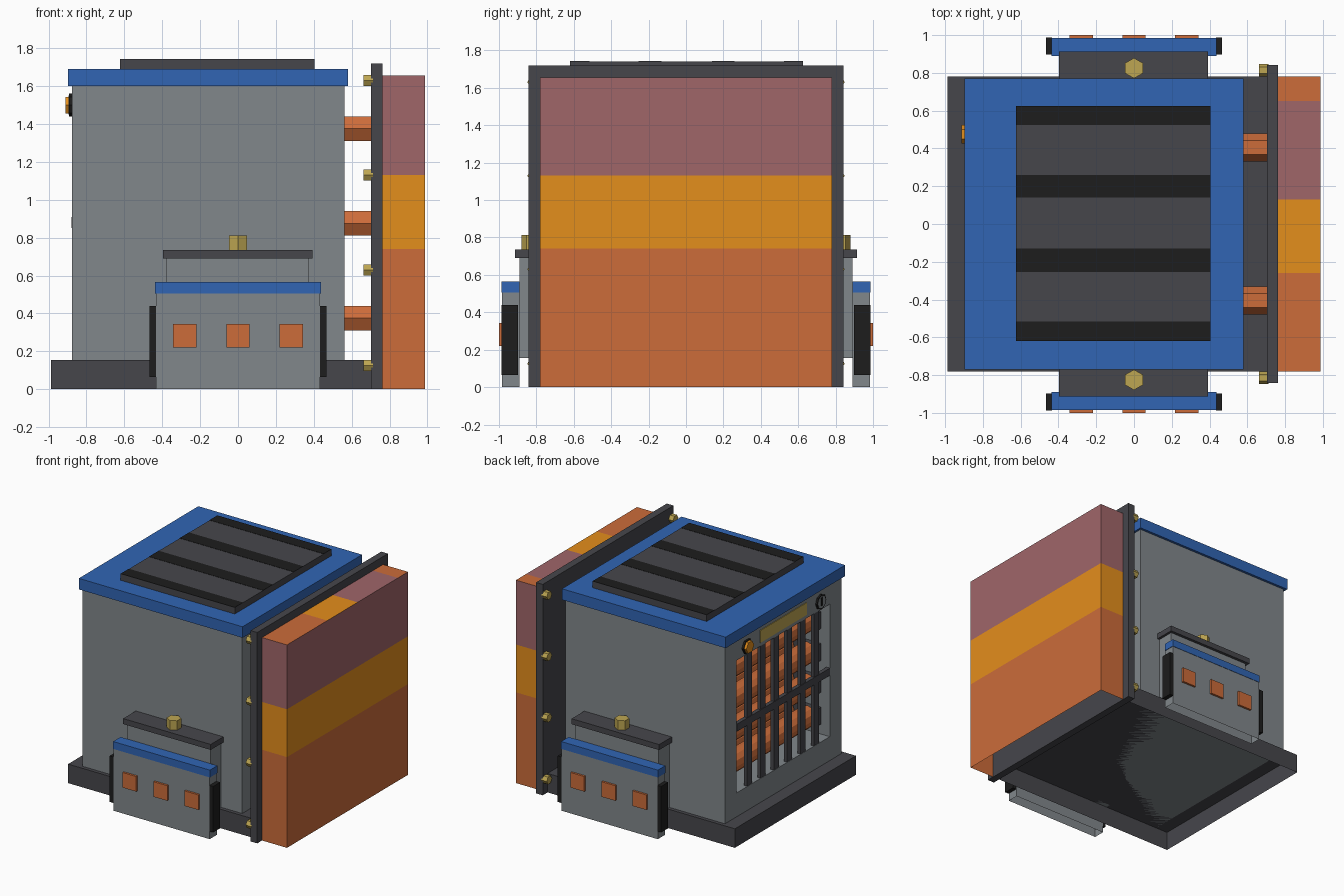
import bpy, bmesh, math
from mathutils import Vector, Matrix

if "Cube" in bpy.data.objects:
    bpy.data.objects.remove(bpy.data.objects["Cube"])


def material(name, rgb):
    m = bpy.data.materials.new(name)
    lin = [((c / 255 + 0.055) / 1.055) ** 2.4 if c > 10 else c / 255 / 12.92 for c in rgb]
    m.diffuse_color = (*lin, 1)
    m.use_nodes = True
    m.node_tree.nodes["Principled BSDF"].inputs["Base Color"].default_value = m.diffuse_color
    return m


GREY = material("steel grey", (129, 135, 139))
DARK = material("dark grey", (70, 70, 75))
BLACK = material("black", (29, 29, 29))
BLUE = material("blue", (49, 101, 180))
COPPER = material("copper orange", (204, 108, 58))
AMBER = material("amber", (228, 142, 28))
MAUVE = material("mauve", (160, 102, 105))
GOLD = material("brass", (190, 166, 82))
SHIFT = 0.003  # centres the model on x = 0


def finish(bm, name, mats):
    bmesh.ops.recalc_face_normals(bm, faces=bm.faces)
    bmesh.ops.translate(bm, verts=bm.verts, vec=(SHIFT, 0, 0))
    me = bpy.data.meshes.new(name)
    bm.to_mesh(me)
    bm.free()
    for m in mats:
        me.materials.append(m)
    ob = bpy.data.objects.new(name, me)
    bpy.context.collection.objects.link(ob)
    return ob


def box_bm(x, y, z):
    bm = bmesh.new()
    size = [b - a for a, b in (x, y, z)]
    mid = [(a + b) / 2 for a, b in (x, y, z)]
    bmesh.ops.create_cube(bm, size=1, matrix=Matrix.Translation(mid) @ Matrix.Diagonal((*size, 1)))
    return bm


def open_bottom(bm):
    low = [f for f in bm.faces if all(v.co.z < 0.001 for v in f.verts)]
    bmesh.ops.delete(bm, geom=low, context='FACES_ONLY')


def box(name, x, y, z, mat, hollow=False):
    bm = box_bm(x, sorted(y), z)
    if hollow:
        open_bottom(bm)
    return finish(bm, name, [mat])


def rod(name, start, end, r, mat, sides=6):
    """Flat-sided cylinder from start to end."""
    a, b = Vector(start), Vector(end)
    d = b - a
    rot = Vector((0, 0, 1)).rotation_difference(d).to_matrix().to_4x4()
    bm = bmesh.new()
    bmesh.ops.create_cone(bm, cap_ends=True, segments=sides, radius1=r, radius2=r, depth=d.length,
                          matrix=Matrix.Translation((a + b) / 2) @ rot)
    return finish(bm, name, [mat])


# Base tray, open underneath
box("base", (-0.99, 0.70), (-0.78, 0.78), (0, 0.155), DARK, hollow=True)

# Main cabinet, with a window cut into the left wall
bm = box_bm((-0.88, 0.56), (-0.75, 0.75), (0.155, 1.60))
left = min(bm.faces, key=lambda f: f.calc_center_median().x)
bmesh.ops.inset_individual(bm, faces=[left], thickness=0.15)
for v in left.verts:
    v.co.y = math.copysign(0.60, v.co.y)
    v.co.z = 1.43 if v.co.z > 0.8 else 0.35
deep = bmesh.ops.extrude_discrete_faces(bm, faces=[left])["faces"]
for v in deep[0].verts:
    v.co.x += 0.5
finish(bm, "cabinet", [GREY])

# Roof and striped vent
box("roof", (-0.90, 0.577), (-0.77, 0.77), (1.60, 1.69), BLUE)
box("roof_vent", (-0.627, 0.402), (-0.62, 0.625), (1.69, 1.742), DARK)
for y in ((-0.62, -0.515), (-0.255, -0.13), (0.14, 0.26), (0.525, 0.625)):
    box("vent_slot", (-0.627, 0.402), y, (1.742, 1.744), BLACK)

# Grille bars
for i in range(6):
    y = -0.43 + i * 0.172
    box("grille_bar", (-0.878, -0.85), (y - 0.032, y + 0.032), (0.35, 1.43), DARK)
box("grille_crossbar", (-0.882, -0.85), (-0.60, 0.60), (0.85, 0.91), DARK)

# Coil behind the grille
box("coil_back_plate", (-0.42, -0.39), (-0.59, 0.59), (0.36, 1.42), MAUVE)
for i in range(4):
    z = 0.50 + i * 0.26
    for x in (-0.72, -0.52):
        rod("coil_tube", (x, -0.54, z), (x, 0.58, z), 0.085, COPPER, 12)
    box("coil_bracket", (-0.80, -0.44), (-0.60, -0.55), (z - 0.07, z + 0.07), DARK)

# Name plate, knob and gauge above the grille
box("plate", (-0.885, -0.87), (-0.30, 0.30), (1.46, 1.56), GOLD)
rod("knob_seat", (-0.87, 0.475, 1.50), (-0.895, 0.475, 1.50), 0.06, BLACK)
rod("knob", (-0.89, 0.475, 1.50), (-0.915, 0.475, 1.50), 0.05, AMBER)
rod("gauge_rim", (-0.87, -0.475, 1.50), (-0.895, -0.475, 1.50), 0.06, BLACK, 8)
rod("gauge_face", (-0.89, -0.475, 1.50), (-0.897, -0.475, 1.50), 0.05, GREY, 8)
box("gauge_needle", (-0.899, -0.89), (-0.485, -0.465), (1.47, 1.54), BLACK)

# Connecting pipes between cabinet and flange
for y in (-0.405, 0.405):
    for z in (0.375, 0.875, 1.375):
        bm = bmesh.new()
        ring = [(y + 0.075 * math.cos(k * math.pi / 3), z + 0.075 * math.sin(k * math.pi / 3)) for k in range(6)]
        face = bm.faces.new([bm.verts.new((0.54, a, b)) for a, b in ring])
        for v in bmesh.ops.extrude_face_region(bm, geom=[face])["geom"]:
            if isinstance(v, bmesh.types.BMVert):
                v.co.x = 0.71
        finish(bm, "pipe", [COPPER])

# Flange with bolts
box("flange", (0.70, 0.76), (-0.842, 0.842), (0, 1.72), DARK)
for y in (-0.814, 0.814):
    for z in (0.125, 0.63, 1.13, 1.63):
        rod("flange_bolt", (0.71, y, z), (0.66, y, z), 0.034, GOLD)

# Heat block in three bands, open underneath and against the flange
bm = box_bm((0.76, 0.985), (-0.78, 0.78), (0, 1.655))
open_bottom(bm)
inner = [f for f in bm.faces if all(v.co.x < 0.77 for v in f.verts)]
bmesh.ops.delete(bm, geom=inner, context='FACES_ONLY')
cuts = [((0, 0, z), (0, 0, 1)) for z in (0.74, 1.13)] + [((0, y, 0), (0, 1, 0)) for y in (-0.26, 0.13, 0.65)]
for co, no in cuts:
    bmesh.ops.bisect_plane(bm, geom=bm.verts[:] + bm.edges[:] + bm.faces[:], plane_co=co, plane_no=no)
for f in bm.faces:
    c = f.calc_center_median()
    if c.z > 1.65:
        f.material_index = 0 if c.y < -0.26 or c.y > 0.65 else (1 if c.y < 0.13 else 2)
    else:
        f.material_index = 0 if c.z < 0.74 else (1 if c.z < 1.13 else 2)
finish(bm, "heat_block", [COPPER, AMBER, MAUVE])

# Side units, mirrored front and back
for s in (-1, 1):
    box("side_mount", (-0.38, 0.37), (s * 0.74, s * 0.89), (0.155, 0.69), GREY)
    box("side_mount_cap", (-0.40, 0.39), (s * 0.74, s * 0.913), (0.69, 0.735), DARK)
    rod("side_valve", (-0.003, s * 0.825, 0.73), (-0.003, s * 0.825, 0.812), 0.054, GOLD)
    box("side_box", (-0.437, 0.43), (s * 0.89, s * 0.983), (0, 0.505), GREY, hollow=True)
    box("side_box_cap", (-0.44, 0.434), (s * 0.89, s * 0.986), (0.505, 0.565), BLUE)
    for x in ((-0.47, -0.437), (0.43, 0.464)):
        box("side_grip", x, (s * 0.897, s * 0.987), (0.065, 0.44), BLACK)
    for x in (-0.283, -0.003, 0.277):
        box("side_button", (x - 0.062, x + 0.062), (s * 0.97, s * 1.0), (0.22, 0.343), COPPER)
